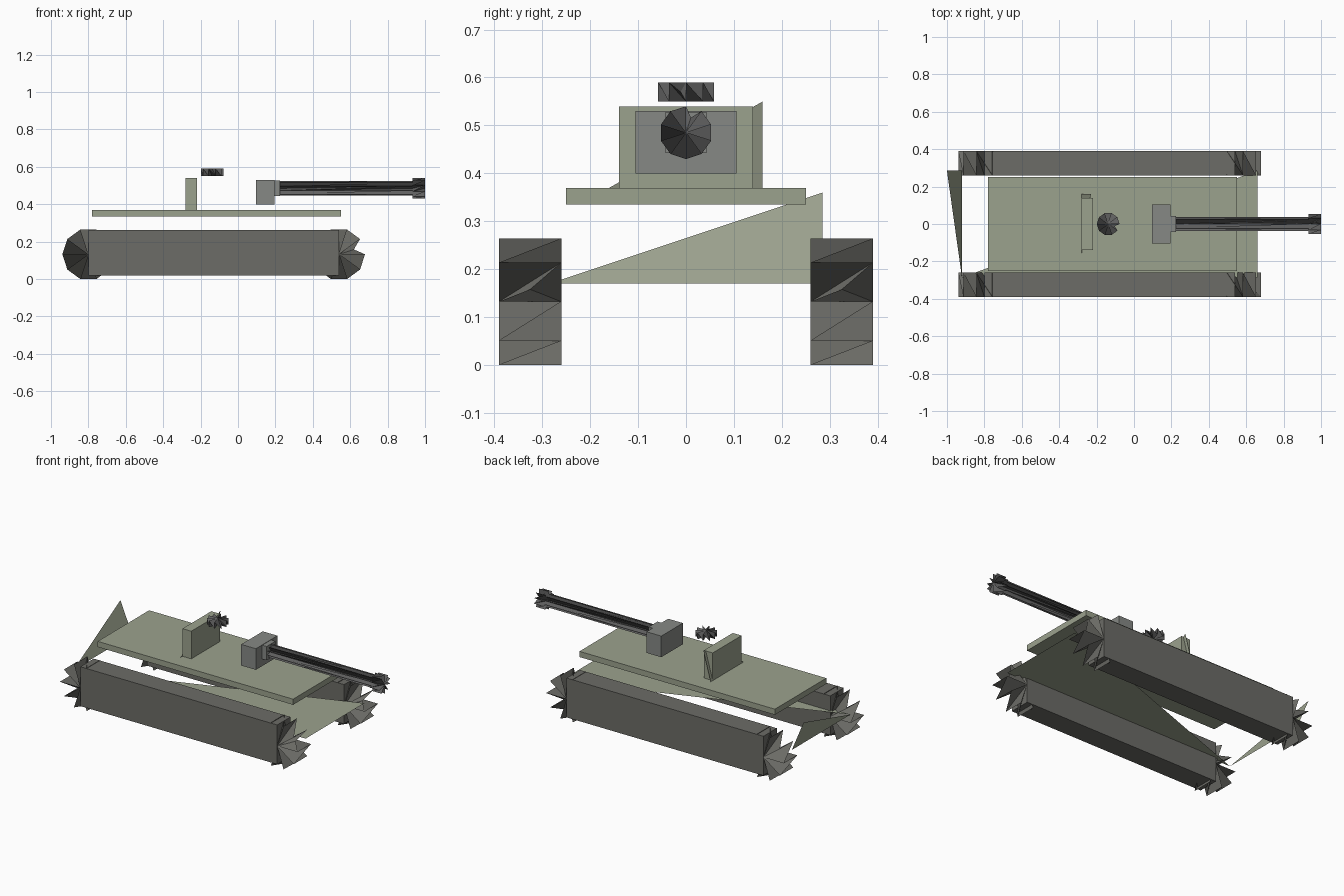
import bpy
import math
from mathutils import Vector

if "Cube" in bpy.data.objects:
    bpy.data.objects.remove(bpy.data.objects["Cube"])


def material(name, rgb):
    m = bpy.data.materials.new(name)
    m.diffuse_color = (*rgb, 1)
    m.use_nodes = True
    m.node_tree.nodes["Principled BSDF"].inputs["Base Color"].default_value = m.diffuse_color
    return m


GREEN = material("olive", (0.33, 0.36, 0.27))
DARK = material("track_grey", (0.15, 0.15, 0.135))
STEEL = material("steel", (0.24, 0.25, 0.235))
GUN = material("gun_grey", (0.12, 0.12, 0.12))


def mesh_object(name, verts, faces, mat):
    me = bpy.data.meshes.new(name)
    me.from_pydata([tuple(v) for v in verts], [], faces)
    me.materials.append(mat)
    ob = bpy.data.objects.new(name, me)
    bpy.context.collection.objects.link(ob)
    return ob


def box(name, x, y, z, mat):
    verts = [(a, b, c) for a in x for b in y for c in z]
    faces = [(0, 1, 3, 2), (4, 6, 7, 5), (0, 4, 5, 1),
             (2, 3, 7, 6), (0, 2, 6, 4), (1, 5, 7, 3)]
    return mesh_object(name, verts, faces, mat)


def spiked_drum(name, centre, radius, length, axis, mat, sides=10):
    """Ten-sided drum: two hub fans over a zigzag rim, notched at the seam."""
    place = {"z": lambda a, b, h: (a, b, h),
             "y": lambda a, b, h: (a, h, -b),
             "x": lambda a, b, h: (h, -b, a)}[axis]
    h = length / 2
    verts = [place(0, 0, -h), place(0, 0, h)]
    for i in range(sides):
        t = math.tau * i / sides
        for end in (-h, h):
            verts.append(place(radius * math.cos(t), radius * math.sin(t), end))
    t = -math.pi / sides
    verts.append(place(0.6 * radius * math.cos(t), 0.6 * radius * math.sin(t), 0))
    verts = [Vector(v) + Vector(centre) for v in verts]
    rim = list(range(2, len(verts)))
    faces = []
    for k, a in enumerate(rim):
        b = rim[(k + 1) % len(rim)]
        faces += [(0, b, a), (1, a, b)]
    return mesh_object(name, verts, faces, mat)


# Tracks with a drum at each end
for side, s in (("left", -1), ("right", 1)):
    box(f"track_{side}", (-0.80, 0.54), sorted((s * 0.26, s * 0.39)),
        (0.02, 0.262), DARK)
    for end, x in (("rear", -0.80), ("front", 0.54)):
        spiked_drum(f"track_wheel_{side}_{end}", (x, s * 0.325, 0.1325),
                    0.139, 0.13, "y", DARK)

# Hull: half floor plate and half rear plate, under a flat deck
mesh_object("hull_plates",
            [(-0.92, -0.285, 0.17), (0.66, -0.285, 0.17), (0.66, 0.285, 0.17),
             (-0.92, 0.285, 0.17), (-1.0, 0.285, 0.36)],
            [(0, 1, 2), (0, 3, 4)], GREEN)
box("deck", (-0.78, 0.55), (-0.25, 0.25), (0.335, 0.37), GREEN)

# Turret rear block and its leaning plate
box("turret_block", (-0.28, -0.22), (-0.14, 0.14), (0.37, 0.54), GREEN)
mesh_object("turret_rear_plate",
            [(-0.28, -0.16, 0.37), (-0.28, 0.16, 0.37), (-0.23, 0.16, 0.55)],
            [(0, 1, 2)], GREEN)
spiked_drum("hatch", (-0.138, 0, 0.57), 0.061, 0.04, "z", GUN)

# Gun
box("gun_mantlet", (0.095, 0.195), (-0.105, 0.105), (0.40, 0.53), STEEL)
box("gun_collar", (0.195, 0.225), (-0.043, 0.043), (0.443, 0.528), STEEL)
spiked_drum("gun_barrel", (0.583, 0, 0.485), 0.039, 0.716, "x", GUN)
spiked_drum("gun_muzzle", (0.967, 0, 0.485), 0.055, 0.066, "x", GUN)
